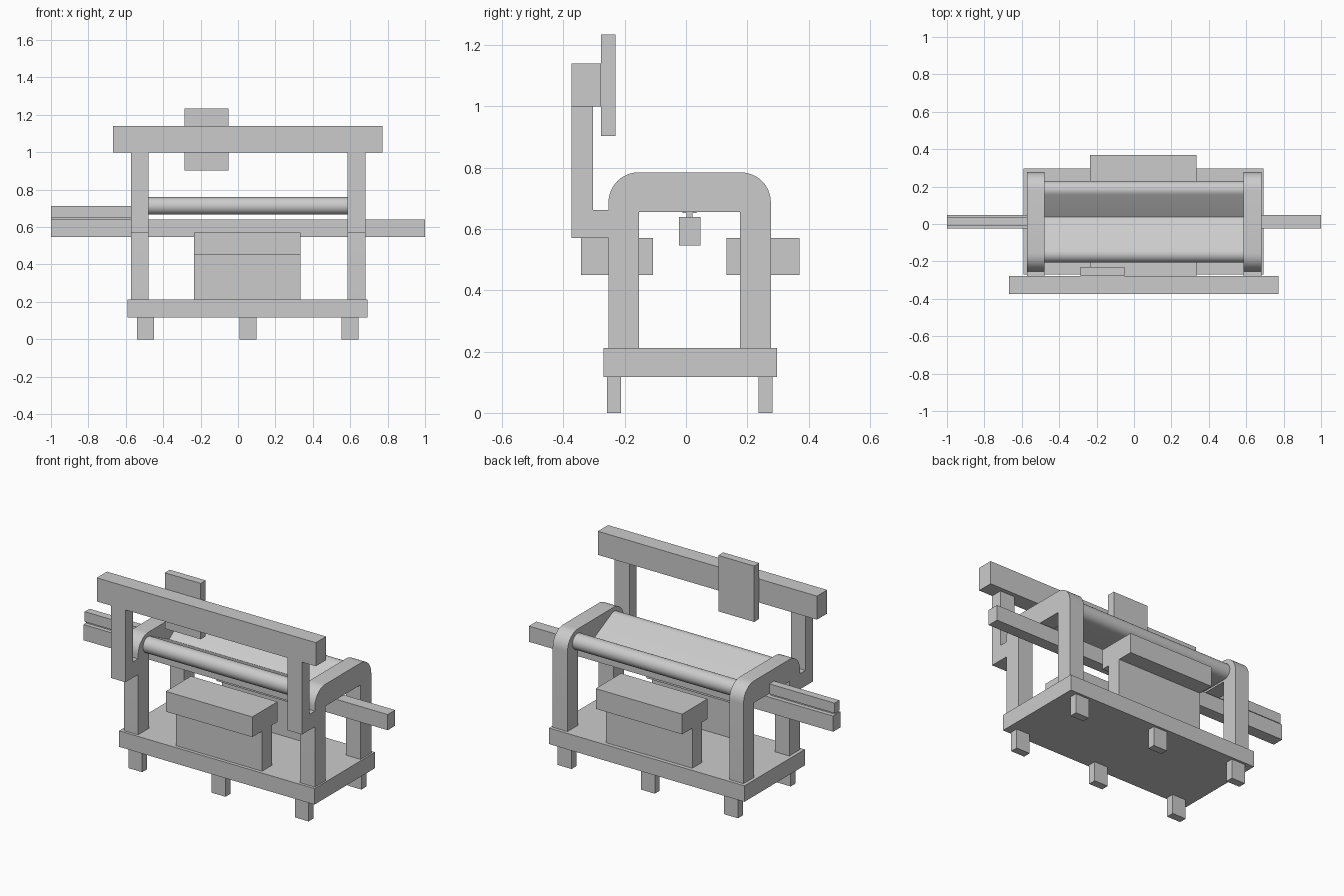
import bpy, bmesh
from math import sin, cos, radians

if "Cube" in bpy.data.objects:
    bpy.data.objects.remove(bpy.data.objects["Cube"])


def prism(name, profile, x0, x1, smooth=False):
    """Extrude a closed (y, z) profile along x."""
    bm = bmesh.new()
    face = bm.faces.new([bm.verts.new((x0, y, z)) for y, z in profile])
    ext = bmesh.ops.extrude_face_region(bm, geom=[face])["geom"]
    bmesh.ops.translate(bm, vec=(x1 - x0, 0, 0),
                        verts=[v for v in ext if isinstance(v, bmesh.types.BMVert)])
    bmesh.ops.recalc_face_normals(bm, faces=bm.faces)
    mesh = bpy.data.meshes.new(name)
    bm.to_mesh(mesh)
    bm.free()
    ob = bpy.data.objects.new(name, mesh)
    bpy.context.collection.objects.link(ob)
    if smooth:
        bpy.ops.object.select_all(action='DESELECT')
        ob.select_set(True)
        bpy.context.view_layer.objects.active = ob
        bpy.ops.object.shade_smooth_by_angle(angle=radians(25))
    return ob


def box(name, x, y, z):
    return prism(name, [(y[0], z[0]), (y[1], z[0]), (y[1], z[1]), (y[0], z[1])], *x)


def arc(cy, cz, r, a0, a1, n=12):
    angles = [radians(a0 + (a1 - a0) * i / n) for i in range(n + 1)]
    return [(cy + r * cos(a), cz + r * sin(a)) for a in angles]


# Base plate and six feet
box("base_plate", (-0.592, 0.692), (-0.27, 0.297), (0.117, 0.212))
for x in (-0.54, 0.007, 0.554):
    for y in (-0.258, 0.237):
        box("foot", (x, x + 0.091), (y, y + 0.046), (0, 0.117))

# Rounded arches, each with a bracket post on its front
arch = ([(-0.253, 0.212)] + arc(-0.155, 0.687, 0.098, 180, 90)
        + arc(0.179, 0.687, 0.098, 90, 0)
        + [(0.277, 0.212), (0.177, 0.212), (0.177, 0.655), (-0.153, 0.655), (-0.153, 0.212)])
post = [(-0.373, 0.57), (-0.253, 0.57), (-0.253, 0.663),
        (-0.303, 0.663), (-0.303, 1.0), (-0.373, 1.0)]
for side, x0, x1 in (("left", -0.572, -0.479), ("right", 0.585, 0.682)):
    prism(side + "_arch", arch, x0, x1, smooth=True)
    prism(side + "_post", post, x0, x1)

# Raised front rail and its panel
box("top_rail", (-0.667, 0.773), (-0.373, -0.277), (1.0, 1.14))
box("control_panel", (-0.287, -0.051), (-0.277, -0.23), (0.903, 1.235))

# Front and back units: a wide cap on a narrower stand
for side, cap, stand in (("front", (-0.343, -0.107), (-0.25, -0.16)),
                         ("back", (0.133, 0.37), (0.184, 0.274))):
    box(side + "_cap", (-0.234, 0.334), cap, (0.45, 0.57))
    box(side + "_stand", (-0.234, 0.334), stand, (0.212, 0.45))

# Long central bar, with a short rail on a narrow neck at the left
box("central_bar", (-1, 1), (-0.023, 0.047), (0.547, 0.64))
box("rail_neck", (-1, -0.572), (0.002, 0.022), (0.64, 0.652))
box("upper_rail", (-1, -0.572), (-0.011, 0.034), (0.652, 0.712))

# Trough with rounded edges and a V-shaped valley
trough = (arc(-0.16, 0.713, 0.047, 270, 61, 16) + [(0.037, 0.668)]
          + arc(0.183, 0.713, 0.047, 125, -90, 16))
prism("trough", trough, -0.479, 0.585, smooth=True)
